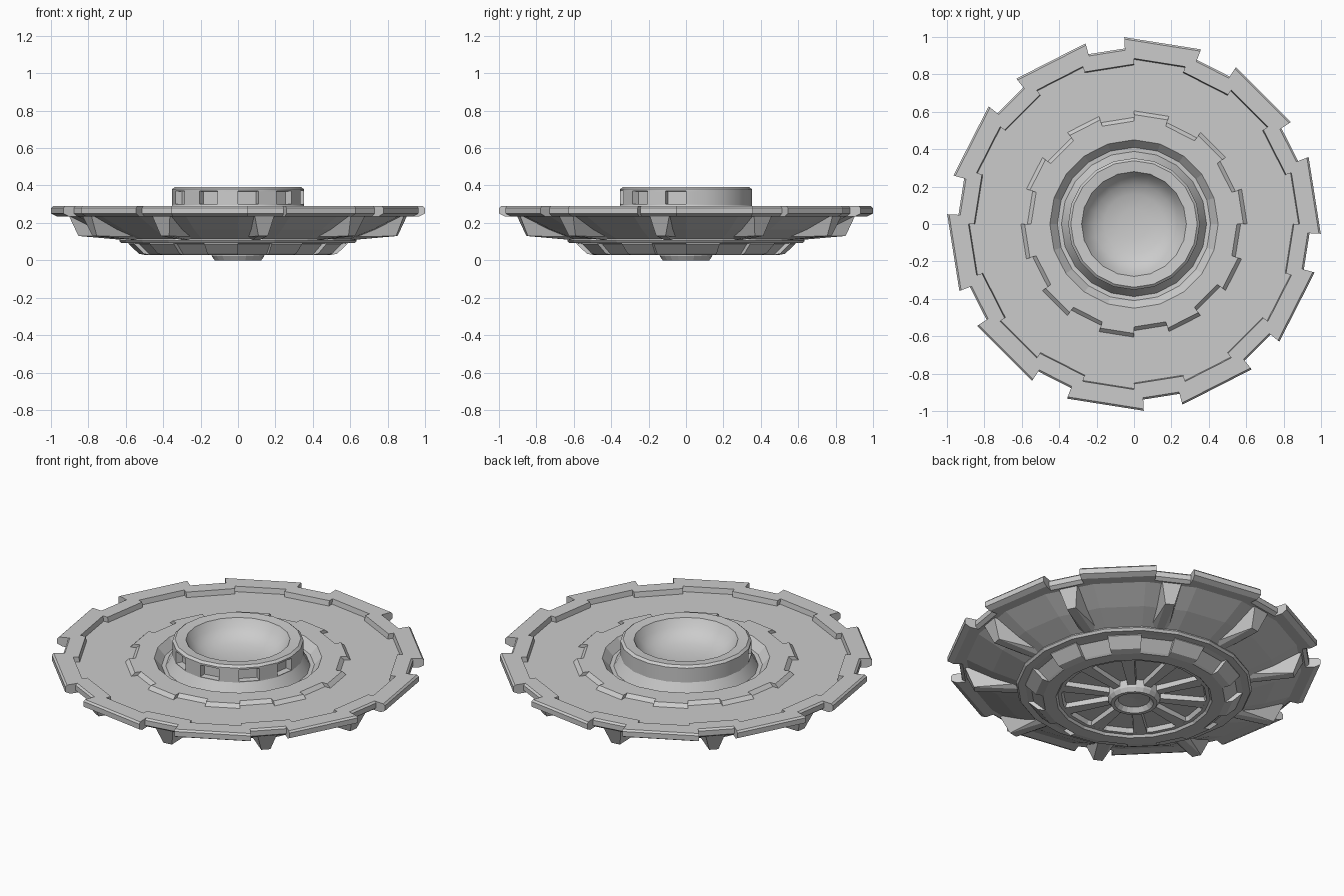
import bpy, bmesh
from math import sin, cos, radians

if "Cube" in bpy.data.objects:
    bpy.data.objects.remove(bpy.data.objects["Cube"])

N = 10            # tenfold pattern
STEP = 360 / N
PHASE = 81        # angle of the centre of the first tooth


def new_object(name, bm, smooth=None):
    bmesh.ops.remove_doubles(bm, verts=bm.verts, dist=1e-4)
    bmesh.ops.recalc_face_normals(bm, faces=bm.faces)
    me = bpy.data.meshes.new(name)
    bm.to_mesh(me)
    bm.free()
    ob = bpy.data.objects.new(name, me)
    bpy.context.collection.objects.link(ob)
    if smooth:
        bpy.context.view_layer.objects.active = ob
        ob.select_set(True)
        bpy.ops.object.shade_smooth_by_angle(angle=radians(smooth))
        ob.select_set(False)
    return ob


def loop(bm, r_out, r_in, half, z, front_only):
    """Closed outline with ten teeth; equal radii give a 20-sided polygon."""
    verts = []
    for k in range(N):
        c = PHASE + STEP * k
        for a, r, mid in ((c - half, r_out, 0), (c + half, r_out, 0),
                          (c + half, r_in, c + 18), (c + STEP - half, r_in, c + 18)):
            if mid and front_only and sin(radians(mid)) > -0.1:
                r = r_out
            verts.append(bm.verts.new((r * cos(radians(a)), r * sin(radians(a)), z)))
    return verts


def loft(name, levels, front_only=False, smooth=None):
    bm = bmesh.new()
    prev = None
    for r_out, r_in, half, z in levels:
        cur = loop(bm, r_out, r_in, half, z, front_only)
        if prev:
            n = len(cur)
            for i in range(n):
                j = (i + 1) % n
                bm.faces.new((prev[i], prev[j], cur[j], cur[i]))
        prev = cur
    bmesh.ops.dissolve_degenerate(bm, dist=1e-5, edges=bm.edges)
    return new_object(name, bm, smooth)


def wedges(name, section, offset):
    """Ten radial tapered blocks from (radius, height, half width) corners."""
    bm = bmesh.new()
    for k in range(N):
        a = radians(PHASE + offset + STEP * k)
        vs = [bm.verts.new((r * cos(a) - s * w * sin(a), r * sin(a) + s * w * cos(a), z))
              for r, z, w in section for s in (-1, 1)]
        bmesh.ops.convex_hull(bm, input=vs)
    bmesh.ops.dissolve_limit(bm, angle_limit=radians(1), verts=bm.verts, edges=bm.edges)
    return new_object(name, bm)


def rnd(r, z):
    return (r, r, 9, z)


# Main disc: groove, stepped collar, toothed rim, underside bowl and lower bell
loft("disc_body", [
    rnd(0.34, 0.23), rnd(0.41, 0.235), rnd(0.45, 0.28),
    (0.585, 0.55, 9, 0.28), (0.605, 0.57, 9, 0.26),
    (0.88, 0.85, 9, 0.26), (0.885, 0.855, 9, 0.29),
    (0.99, 0.93, 12, 0.29), (1.0, 0.94, 12, 0.28),
    (1.0, 0.94, 12, 0.25), (0.97, 0.92, 12, 0.235),
    rnd(0.90, 0.235), rnd(0.76, 0.165), rnd(0.63, 0.115),
    rnd(0.635, 0.105), rnd(0.625, 0.092), rnd(0.585, 0.092),
    (0.585, 0.555, 9, 0.088), (0.53, 0.50, 9, 0.035),
    rnd(0.49, 0.027), rnd(0.42, 0.027), rnd(0.41, 0.04), rnd(0.39, 0.04),
    rnd(0.38, 0.065), rnd(0, 0.065)])

# Centre ring, notched on the front half, with a shallow bowl
loft("centre_ring", [
    rnd(0.39, 0.23), rnd(0.352, 0.295), (0.352, 0.352, 9, 0.30),
    (0.352, 0.315, 9, 0.302), (0.352, 0.315, 9, 0.368),
    rnd(0.352, 0.37), rnd(0.352, 0.38), rnd(0.338, 0.392), rnd(0.28, 0.387),
    rnd(0.255, 0.345), rnd(0.215, 0.31), rnd(0.16, 0.287), rnd(0.08, 0.275),
    rnd(0, 0.272)], front_only=True, smooth=25)

# Underside fins below the rim gaps
wedges("underside_fins", [(0.91, 0.245, 0.055), (0.86, 0.13, 0.025),
                          (0.61, 0.108, 0.02), (0.61, 0.125, 0.05)], 18)

# Bottom spokes
wedges("bottom_spokes", [(0.39, 0.07, 0.04), (0.385, 0.04, 0.035),
                         (0.11, 0.07, 0.025), (0.11, 0.035, 0.02)], 0)

# Bottom hub with a dished centre
loft("bottom_hub", [rnd(0.145, 0.07), rnd(0.14, 0.022), rnd(0.125, 0.0),
                    rnd(0.105, 0.0), rnd(0.085, 0.025), rnd(0, 0.03)])
